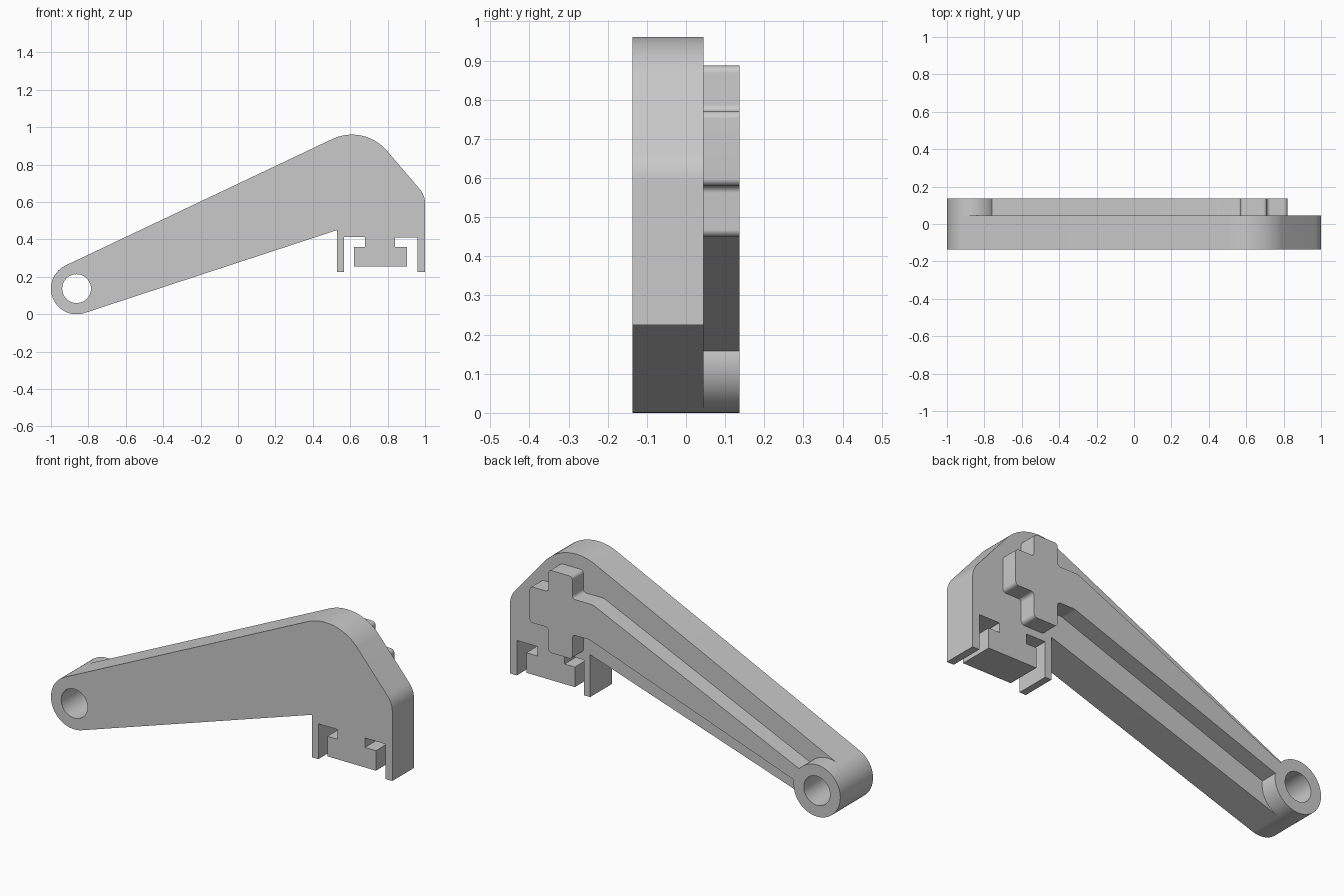
import bpy, bmesh, math
from mathutils import Vector

cube = bpy.data.objects.get("Cube")
if cube:
    bpy.data.objects.remove(cube, do_unlink=True)

GREY = (0.59, 0.59, 0.59, 1)
grey = bpy.data.materials.new("light grey")
grey.use_nodes = True
grey.diffuse_color = GREY
grey.node_tree.nodes["Principled BSDF"].inputs["Base Color"].default_value = GREY

FRONT, STEP, BACK = -0.137, 0.045, 0.137
PIVOT = Vector((-0.863, 0.137))
BOSS_R, HOLE_R = 0.137, 0.077


def arc(centre, radius, start, end, steps):
    """Points on an arc, angles in degrees."""
    angles = [math.radians(start + (end - start) * i / steps) for i in range(steps + 1)]
    return [centre + radius * Vector((math.cos(a), math.sin(a))) for a in angles]


def rounded(corners, steps=8):
    """Turn (x, z, radius) corners into an outline with filleted corners."""
    out = []
    n = len(corners)
    for i, (x, z, r) in enumerate(corners):
        p = Vector((x, z))
        if not r:
            out.append(p)
            continue
        a = (Vector(corners[i - 1][:2]) - p).normalized()
        b = (Vector(corners[(i + 1) % n][:2]) - p).normalized()
        half = a.angle(b) / 2
        centre = p + (a + b).normalized() * (r / math.sin(half))
        start = p + a * (r / math.tan(half)) - centre
        end = p + b * (r / math.tan(half)) - centre
        for k in range(steps + 1):
            spoke = start.lerp(end, k / steps)
            out.append(centre + spoke.normalized() * r)
    return out


def prism(name, outline, y0, y1):
    """Extrude an x-z outline from y0 to y1."""
    bm = bmesh.new()
    face = bm.faces.new([bm.verts.new((p.x, y0, p.y)) for p in outline])
    moved = bmesh.ops.extrude_face_region(bm, geom=[face])["geom"]
    verts = [g for g in moved if isinstance(g, bmesh.types.BMVert)]
    bmesh.ops.translate(bm, verts=verts, vec=(0, y1 - y0, 0))
    # Extruding a lone face keeps it as the closing cap
    bmesh.ops.recalc_face_normals(bm, faces=bm.faces)
    mesh = bpy.data.meshes.new(name)
    bm.to_mesh(mesh)
    bm.free()
    mesh.materials.append(grey)
    obj = bpy.data.objects.new(name, mesh)
    bpy.context.collection.objects.link(obj)
    return obj


def select_only(obj):
    bpy.ops.object.select_all(action='DESELECT')
    obj.select_set(True)
    bpy.context.view_layer.objects.active = obj


# Lever plate: bent arm with two clip legs and a T-shaped tongue
head = rounded([
    (-0.922, 0.263, 0),
    (0.53, 0.45, 0), (0.53, 0.225, 0), (0.567, 0.225, 0), (0.567, 0.412, 0),
    (0.68, 0.412, 0), (0.68, 0.36, 0), (0.62, 0.36, 0), (0.62, 0.254, 0),
    (0.904, 0.254, 0), (0.904, 0.36, 0), (0.84, 0.36, 0), (0.84, 0.41, 0),
    (0.96, 0.41, 0), (0.96, 0.225, 0), (1.0, 0.225, 0),
    (1.0, 0.636, 0.12), (0.674, 1.017, 0.245)], 14)[1:]
lever_plate = prism("lever_plate", arc(PIVOT, BOSS_R, 115.3, 288.1, 32) + head, FRONT, STEP)

# Raised pivot boss on the back
pivot_boss = prism("pivot_boss", arc(PIVOT, BOSS_R, 0, 360, 64)[:-1], STEP, BACK)

# Raised cross whose inner arm becomes a tapering rib
R = 0.018
back_rib = prism("back_rib", rounded([
    (-0.76, 0.225, 0), (-0.728, 0.158, 0), (0.47, 0.58, 0.06),
    (0.57, 0.58, R), (0.57, 0.45, R), (0.71, 0.45, R), (0.71, 0.58, R),
    (0.82, 0.58, R), (0.82, 0.77, R), (0.71, 0.77, R), (0.71, 0.887, R),
    (0.57, 0.887, R), (0.57, 0.77, R), (0.45, 0.77, 0.06)]), STEP, BACK)

# Pivot hole through plate and boss
cutter = prism("hole_cutter", arc(PIVOT, HOLE_R, 0, 360, 48)[:-1], -0.3, 0.3)
cutter.hide_render = True
for obj in (lever_plate, pivot_boss):
    select_only(obj)
    mod = obj.modifiers.new("hole", 'BOOLEAN')
    mod.object = cutter
    mod.operation = 'DIFFERENCE'
    mod.solver = 'EXACT'
    bpy.ops.object.modifier_apply(modifier=mod.name)
bpy.data.objects.remove(cutter, do_unlink=True)

for obj in (lever_plate, pivot_boss, back_rib):
    select_only(obj)
    bpy.ops.object.shade_smooth_by_angle(angle=math.radians(30))
